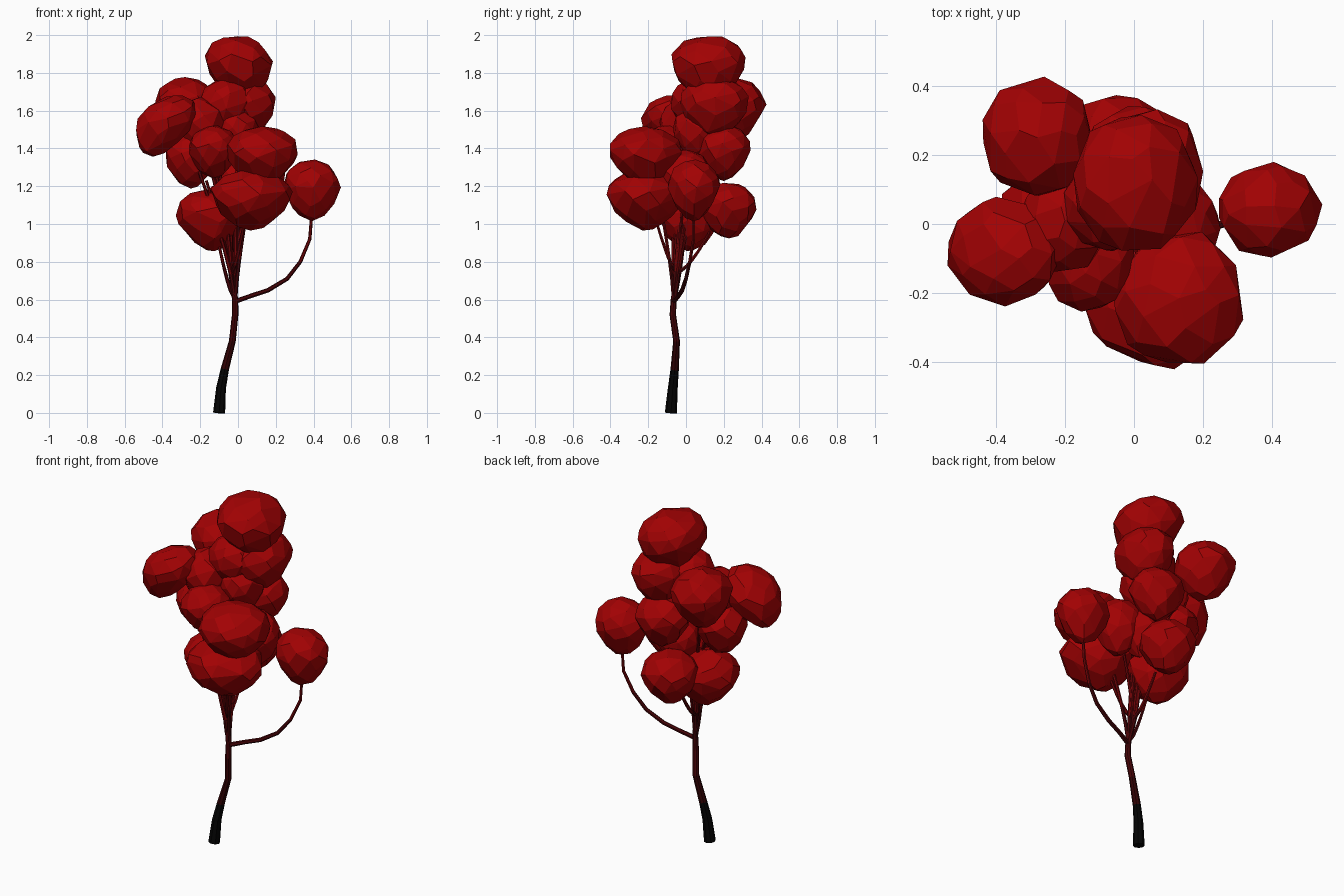
import bpy, bmesh, math, random
from mathutils import Vector

cube = bpy.data.objects.get("Cube")
if cube:
    bpy.data.objects.remove(cube, do_unlink=True)
random.seed(4)


def material(name, r, g, b):
    mat = bpy.data.materials.new(name)
    mat.use_nodes = True
    mat.diffuse_color = (r, g, b, 1)
    shader = mat.node_tree.nodes["Principled BSDF"]
    shader.inputs["Base Color"].default_value = (r, g, b, 1)
    shader.inputs["Roughness"].default_value = 1.0
    shader.inputs["Specular IOR Level"].default_value = 0.0
    return mat


leaf_red = material("leaf red", 0.36, 0.0005, 0.001)
bark = [material("charred bark", 0.001, 0.001, 0.001),
        material("dark maroon bark", 0.03, 0.0005, 0.001),
        material("maroon bark", 0.06, 0.001, 0.002),
        material("red bark", 0.15, 0.001, 0.002)]


def finish(bm, name, materials):
    bmesh.ops.recalc_face_normals(bm, faces=bm.faces)
    mesh = bpy.data.meshes.new(name)
    bm.to_mesh(mesh)
    bm.free()
    for mat in materials:
        mesh.materials.append(mat)
    obj = bpy.data.objects.new(name, mesh)
    bpy.context.collection.objects.link(obj)


def foliage(name, center, size, lean=0.0, count=52):
    """Faceted clump: hull of scattered points, narrowing towards the stem."""
    bm = bmesh.new()
    spin = random.uniform(0, math.tau)
    for i in range(count):
        z = 1 - (2 * i + 1) / count
        z = max(-1, min(1, z + random.uniform(-0.05, 0.05)))
        angle = spin + i * math.pi * (3 - math.sqrt(5)) + random.uniform(-0.2, 0.2)
        ring = math.sqrt(1 - z * z) * random.uniform(1.0, 1.06)
        if z < 0:
            ring *= 1 + 0.25 * z
            z *= 1.3
        point = Vector((ring * math.cos(angle) * size[0],
                        ring * math.sin(angle) * size[1], z * size[2] * 1.02))
        point.x += lean * point.z
        bm.verts.new(point + Vector(center))
    hull = bmesh.ops.convex_hull(bm, input=bm.verts)
    loose = [v for v in hull["geom_interior"] if isinstance(v, bmesh.types.BMVert)]
    bmesh.ops.delete(bm, geom=loose, context="VERTS")
    bmesh.ops.dissolve_limit(bm, angle_limit=0.2, verts=bm.verts, edges=bm.edges)
    finish(bm, name, [leaf_red])


def tube(name, path, radii, sides=6):
    """Tapered stem along a path, coloured by height."""
    path = [Vector(p) for p in path]
    bm = bmesh.new()
    rings = []
    for i, p in enumerate(path):
        along = path[min(i + 1, len(path) - 1)] - path[max(i - 1, 0)]
        turn = Vector((0, 0, 1)).rotation_difference(along)
        rings.append([bm.verts.new(p + turn @ Vector((
            radii[i] * math.cos(math.tau * k / sides),
            radii[i] * math.sin(math.tau * k / sides), 0))) for k in range(sides)])
    for low, high in zip(rings, rings[1:]):
        for k in range(sides):
            n = (k + 1) % sides
            bm.faces.new((low[k], low[n], high[n], high[k]))
    bm.faces.new(rings[0][::-1])
    bm.faces.new(rings[-1])
    for f in bm.faces:
        height = f.calc_center_median().z
        f.material_index = sum(height > limit for limit in (0.23, 0.4, 0.78))
    finish(bm, name, bark)


# Foliage clumps: name, center, half sizes, sideways lean
clumps = [
    ("crown", (0.005, 0.12, 1.85), (0.18, 0.2, 0.15), -0.12),
    ("upper_front", (-0.06, 0.06, 1.64), (0.14, 0.14, 0.13), 0),
    ("upper_back", (0.05, 0.15, 1.64), (0.15, 0.18, 0.14), 0),
    ("upper_rear_side", (-0.28, 0.25, 1.63), (0.165, 0.17, 0.145), 0),
    ("upper_outer", (-0.38, -0.08, 1.54), (0.155, 0.155, 0.14), 0.4),
    ("upper_inner", (-0.2, 0.01, 1.53), (0.13, 0.15, 0.14), 0),
    ("upper_core", (-0.01, 0.06, 1.5), (0.12, 0.13, 0.12), 0),
    ("middle_front", (-0.13, -0.1, 1.4), (0.135, 0.15, 0.12), 0),
    ("middle_large", (0.13, -0.215, 1.38), (0.19, 0.195, 0.135), 0),
    ("middle_back", (0.01, 0.2, 1.4), (0.15, 0.14, 0.13), 0),
    ("middle_outer", (-0.25, 0.02, 1.36), (0.14, 0.14, 0.13), 0),
    ("middle_inner", (0.11, 0.0, 1.25), (0.14, 0.14, 0.14), 0),
    ("middle_core", (0.0, 0.06, 1.23), (0.12, 0.12, 0.13), 0),
    ("lower_front", (0.07, -0.215, 1.15), (0.215, 0.2, 0.14), 0),
    ("lower_outer", (-0.15, 0.02, 1.04), (0.175, 0.17, 0.14), -0.1),
    ("lower_back", (-0.05, 0.22, 1.09), (0.155, 0.155, 0.13), 0),
]
for name, center, size, lean in clumps:
    foliage(name + "_foliage", center, size, lean)
foliage("lone_foliage", (0.39, 0.04, 1.2), (0.15, 0.135, 0.14))

# Trunk, bending slightly as it rises
tube("trunk",
     [(-0.1, -0.08, 0), (-0.09, -0.07, 0.13), (-0.07, -0.06, 0.23), (-0.03, -0.05, 0.38),
      (-0.015, -0.07, 0.52), (-0.015, -0.065, 0.6), (-0.04, -0.04, 0.76), (-0.05, 0, 1)],
     [0.032, 0.026, 0.022, 0.018, 0.017, 0.016, 0.014, 0.01], sides=8)

# Long bowed branch carrying the lone clump
tube("lone_branch",
     [(-0.015, -0.065, 0.59), (0.07, -0.04, 0.62), (0.16, -0.02, 0.65), (0.26, 0, 0.71),
      (0.33, 0.02, 0.8), (0.38, 0.04, 0.92), (0.39, 0.04, 1.05)],
     [0.013, 0.012, 0.012, 0.011, 0.01, 0.009, 0.008])

# Stems to the other clumps: low ones elbow outward, tall ones climb first
forks = [Vector((-0.015, -0.065, 0.6)), Vector((-0.035, -0.045, 0.74))]
for i, (name, center, size, lean) in enumerate(clumps):
    start = forks[i % 2]
    end = Vector(center).lerp(start, 0.35)
    end.z = center[2] - size[2]
    bow = 0.7 if center[2] < 1.2 else 1.3
    path = []
    for step in range(7):
        t = step / 6
        point = start.lerp(end, t ** bow)
        point.z = start.z + (end.z - start.z) * t
        path.append(point)
    tube(name + "_stem", path, [0.011 - 0.0006 * s for s in range(7)])
